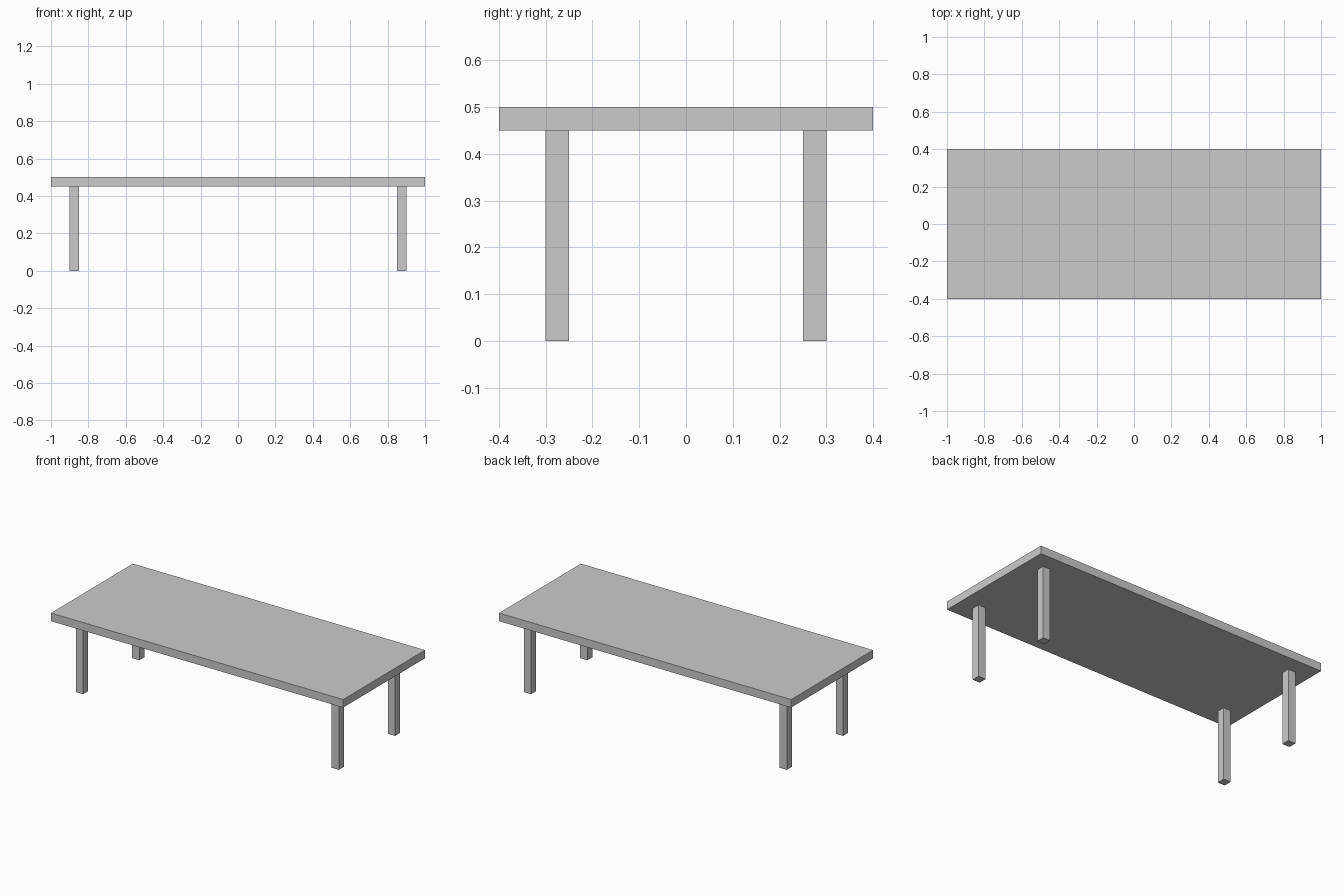
import bpy

if "Cube" in bpy.data.objects:
    bpy.data.objects.remove(bpy.data.objects["Cube"])

# Single flat grey for the whole table
grey = bpy.data.materials.new("light grey")
grey.diffuse_color = (0.6, 0.6, 0.6, 1)
grey.use_nodes = True
grey.node_tree.nodes["Principled BSDF"].inputs["Base Color"].default_value = grey.diffuse_color


def box(name, centre, size):
    bpy.ops.mesh.primitive_cube_add(size=1, location=centre)
    ob = bpy.context.object
    ob.name = name
    ob.scale = size
    bpy.ops.object.transform_apply(location=False, rotation=False, scale=True)
    ob.data.materials.append(grey)
    return ob


# Table top
box("table_top", (0, 0, 0.475), (2.0, 0.8, 0.05))

# Four square legs, inset from the corners
for side, x in (("left", -0.875), ("right", 0.875)):
    for end, y in (("front", -0.275), ("back", 0.275)):
        box(f"{end}_{side}_leg", (x, y, 0.225), (0.05, 0.05, 0.45))
